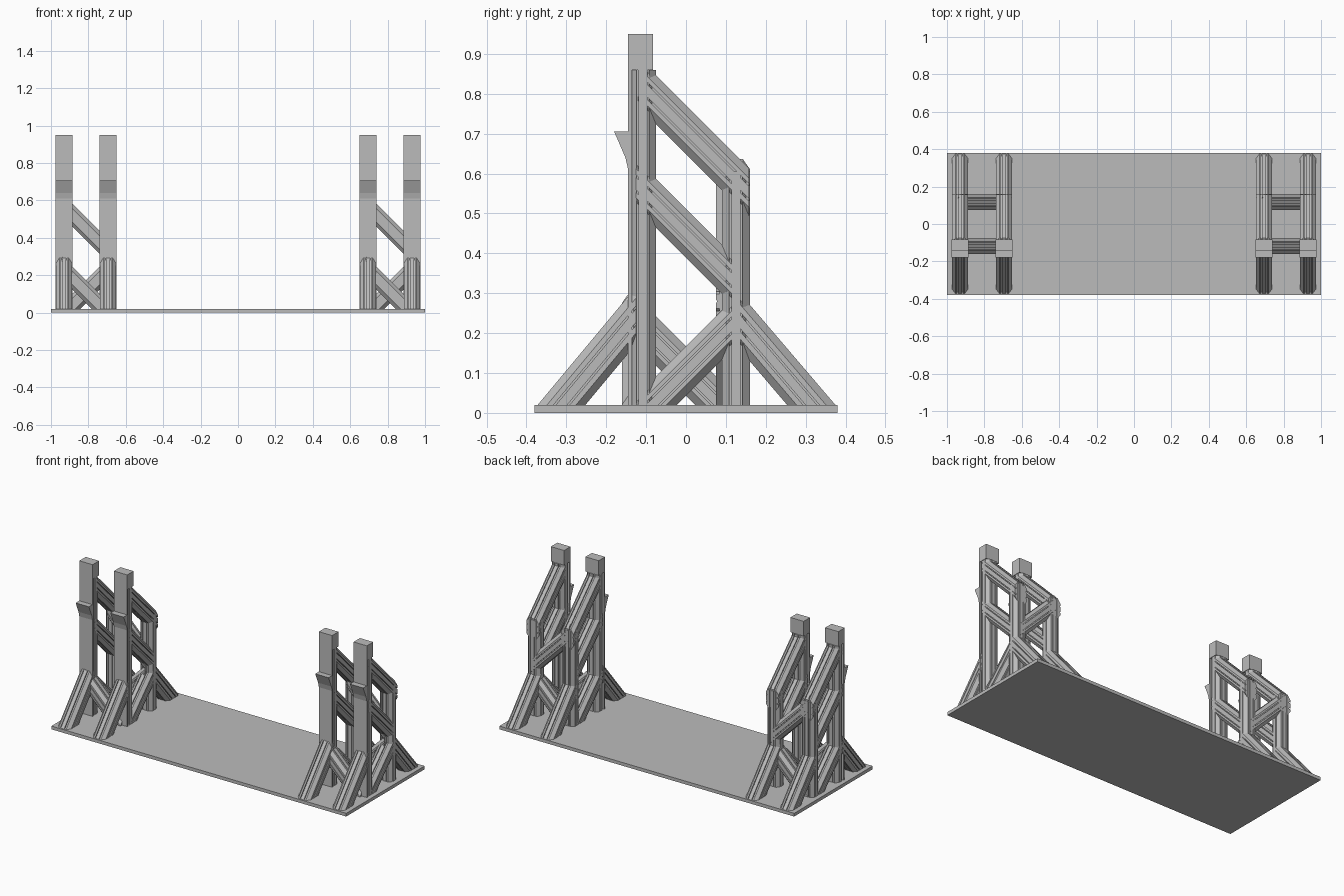
import bpy, bmesh
from mathutils import Vector as V

if "Cube" in bpy.data.objects:
    bpy.data.objects.remove(bpy.data.objects["Cube"])

grey = bpy.data.materials.new("plain_grey")
grey.diffuse_color = (0.5, 0.5, 0.5, 1)
grey.use_nodes = True
grey.node_tree.nodes["Principled BSDF"].inputs["Base Color"].default_value = grey.diffuse_color

FLOOR = 0.02
GROUND = (V((0, 0, FLOOR)), V((0, 0, -1)))


def finish(name, bm):
    bmesh.ops.recalc_face_normals(bm, faces=bm.faces)
    me = bpy.data.meshes.new(name)
    bm.to_mesh(me)
    bm.free()
    me.materials.append(grey)
    ob = bpy.data.objects.new(name, me)
    bpy.context.collection.objects.link(ob)
    return ob


def prism(bm, points, step):
    face = bm.faces.new([bm.verts.new(p) for p in points])
    res = bmesh.ops.extrude_face_region(bm, geom=[face])
    verts = [g for g in res["geom"] if isinstance(g, bmesh.types.BMVert)]
    bmesh.ops.translate(bm, verts=verts, vec=step)
    # extrusion leaves the starting face in place as a cap when needed
    edges = [e for e in bm.edges if e.is_boundary]
    if edges:
        bmesh.ops.holes_fill(bm, edges=edges, sides=0)


def slotted_profile(w, h, c=0.018):
    """Chamfered rectangle with two thin slots on every side."""
    g1, g2, d = 0.011, 0.0155, 0.008
    pts = []
    for k in range(4):
        n, t = (h / 2, w / 2) if k % 2 == 0 else (w / 2, h / 2)
        f = t - c
        side = [(-f, n), (-g2, n), (-g2, n - d), (-g1, n - d), (-g1, n),
                (g1, n), (g1, n - d), (g2, n - d), (g2, n), (f, n)]
        for a, b in side:
            for _ in range(k):
                a, b = b, -a
            pts.append((a, b))
    return pts


def beam(name, centre, direction, across, cuts, w=0.085, h=0.087):
    """Slotted beam along a line, trimmed by (point, outward normal) planes."""
    centre, d, s = V(centre), V(direction).normalized(), V(across)
    u = d.cross(s)
    bm = bmesh.new()
    prism(bm, [centre - d + s * a + u * b for a, b in slotted_profile(w, h)], d * 2)
    for co, no in cuts:
        bmesh.ops.bisect_plane(bm, geom=bm.verts[:] + bm.edges[:] + bm.faces[:],
                               plane_co=co, plane_no=no, clear_outer=True)
        edges = [e for e in bm.edges if e.is_boundary]
        if edges:
            bmesh.ops.holes_fill(bm, edges=edges, sides=0)
    return finish(name, bm)


def span(axis, lo, hi):
    n = V((0, 0, 0))
    n[axis] = 1
    return [(n * lo, -n), (n * hi, n)]


# Base plate
bm = bmesh.new()
prism(bm, [(-1, -0.38, 0), (1, -0.38, 0), (1, 0.38, 0), (-1, 0.38, 0)], V((0, 0, FLOOR)))
finish("base_plate", bm)

X, Y, Z = V((1, 0, 0)), V((0, 1, 0)), V((0, 0, 1))
# Front cover strip with a lip and a solid top block (side outline)
COVER = [(-.145, .02), (-.145, .61), (-.152, .64), (-.18, .705), (-.145, .705),
         (-.145, .95), (-.083, .95), (-.083, .86), (-.135, .86), (-.135, .02)]


def frame(x, rise):
    # Uprights
    beam("front_post", (x, -0.108, 0.5), Z, X, span(2, FLOOR, 0.86), h=0.066)
    beam("rear_post", (x, 0.125, 0.5), Z, X, span(2, FLOOR, 0.605), h=0.07)
    bm = bmesh.new()
    prism(bm, [(x - 0.045, y, z) for y, z in COVER], X * 0.09)
    finish("front_cover", bm)
    # Diagonals between the uprights
    beam("top_brace", (x, 0, 0.71), (0, 1, -1), X, span(1, -0.12, 0.158))
    beam("middle_brace", (x, 0, 0.45), (0, 1, -1), X, span(1, -0.125, 0.135))
    beam("bottom_brace", (x, 0, 0.105), (0, 1, rise), X, span(1, -0.125, 0.135) + [GROUND])
    # Raking legs
    beam("front_leg", (x, -0.312, FLOOR), (0, 1, 1.2), X, span(1, -1, -0.125) + [GROUND], h=0.092)
    beam("rear_leg", (x, 0.314, FLOOR), (0, -1, 1.17), X, span(1, 0.135, 1) + [GROUND], h=0.092)


# Two towers of two frames each, tied together by cross braces
for xl, xr in ((-0.93, -0.695), (0.695, 0.93)):
    frame(xl, -1)
    frame(xr, 1)
    mid = (xl + xr) / 2
    reach = span(0, xl - 0.01, xr + 0.01)
    beam("front_cross_brace", (mid, -0.118, 0.112), (1, 0, -1), Y, reach + [GROUND])
    beam("rear_cross_brace", (mid, 0.118, 0.112), (1, 0, 1), Y, reach + [GROUND])
    beam("upper_cross_brace", (mid, 0.118, 0.447), (1, 0, -1), Y, reach)
